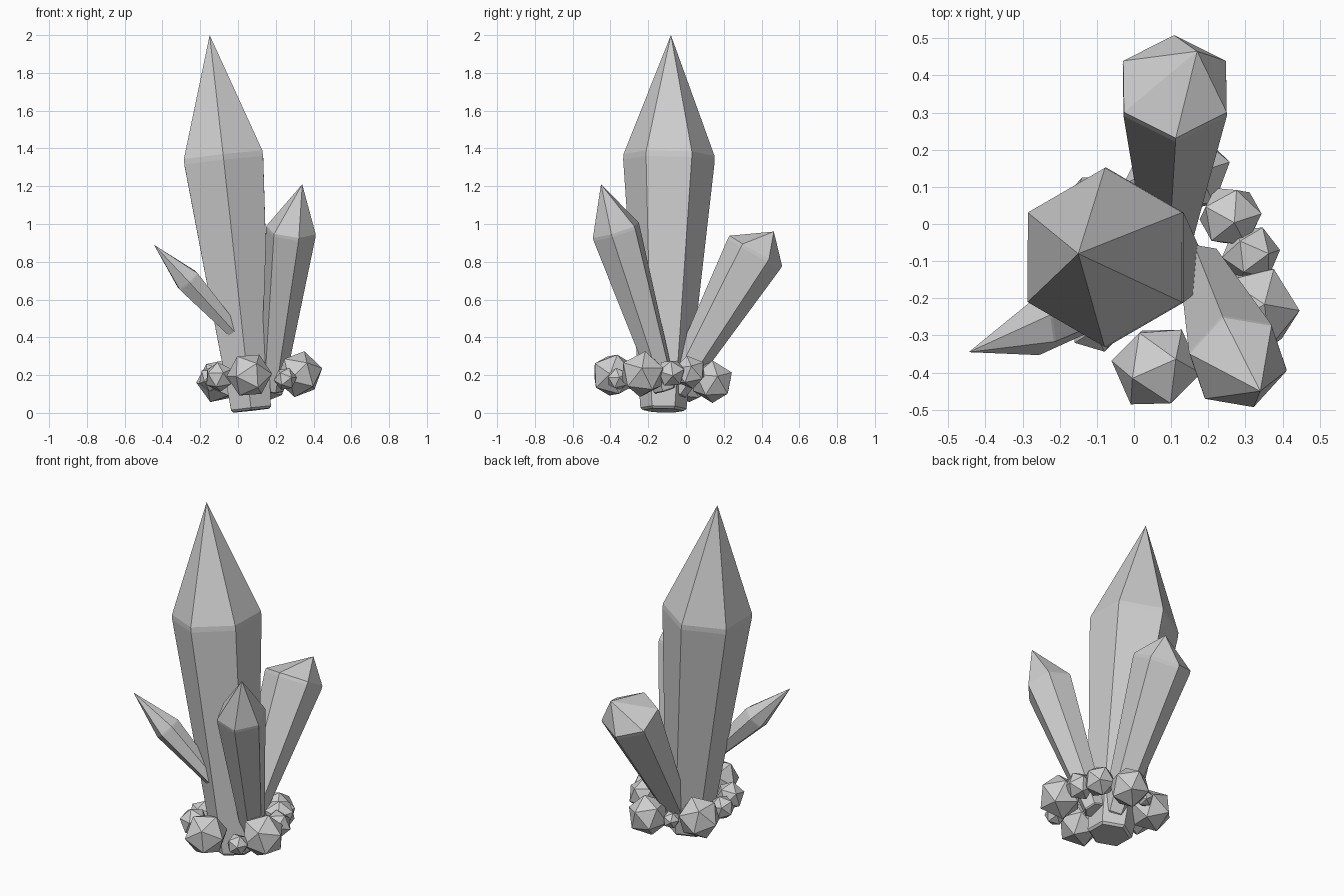
import bpy, bmesh, math, random
from mathutils import Vector, Euler

cube = bpy.data.objects.get("Cube")
if cube:
    bpy.data.objects.remove(cube, do_unlink=True)

random.seed(4)

stone = bpy.data.materials.new("grey_stone")
stone.use_nodes = True
GREY = (0.62, 0.62, 0.62, 1)
stone.diffuse_color = GREY
stone.node_tree.nodes["Principled BSDF"].inputs["Base Color"].default_value = GREY


def add_object(name, bm):
    bmesh.ops.recalc_face_normals(bm, faces=bm.faces)
    mesh = bpy.data.meshes.new(name)
    bm.to_mesh(mesh)
    bm.free()
    mesh.materials.append(stone)
    obj = bpy.data.objects.new(name, mesh)
    bpy.context.collection.objects.link(obj)
    return obj


def crystal(name, base, shoulder, tip, r_base, r_top, roll=0):
    """Six-sided shaft widening to a shoulder, then closing to a point."""
    base, shoulder, tip = Vector(base), Vector(shoulder), Vector(tip)
    length = (shoulder - base).length
    axis = (shoulder - base) / length
    v = (Vector((0, 1, 0)) - axis * axis.y).normalized()
    u = v.cross(axis)
    chamfer = r_top * 0.06
    # distance along the shaft and radius of each ring, with chamfered ends
    rings = [(0, r_base * 0.9), (r_base * 0.1, r_base),
             (length - chamfer, r_top * 0.985), (length + chamfer, r_top * 0.98)]
    bm = bmesh.new()
    loops = []
    for d, r in rings:
        loop = []
        for i in range(6):
            a = math.radians(roll + 90 + 60 * i)
            loop.append(bm.verts.new(base + axis * d + (u * math.cos(a) + v * math.sin(a)) * r))
        loops.append(loop)
    point = bm.verts.new(tip)
    bm.faces.new(loops[0])
    for i in range(6):
        j = (i + 1) % 6
        for low, high in zip(loops, loops[1:]):
            bm.faces.new((low[i], low[j], high[j], high[i]))
        bm.faces.new((loops[-1][i], loops[-1][j], point))
    return add_object(name, bm)


def rock(name, centre, radius):
    """Faceted twenty-sided pebble with a random turn."""
    bm = bmesh.new()
    bmesh.ops.create_icosphere(bm, subdivisions=1, radius=radius)
    obj = add_object(name, bm)
    turn = Euler([random.uniform(0, math.tau) for _ in range(3)])
    obj.data.transform(turn.to_matrix().to_4x4())
    obj.location = centre
    return obj


# Crystals
crystal("main_crystal", (0.07, -0.12, 0.013), (-0.077, -0.09, 1.35),
        (-0.15, -0.08, 2.0), 0.122, 0.246)
crystal("back_crystal", (0.09, -0.06, 0.11), (0.11, 0.365, 0.85),
        (0.17, 0.465, 0.96), 0.065, 0.163)
crystal("left_front_crystal", (0.18, -0.11, 0.12), (0.28, -0.37, 0.96),
        (0.34, -0.45, 1.21), 0.062, 0.137, 20)
crystal("right_side_crystal", (-0.01, -0.2, 0.42), (-0.265, -0.28, 0.7),
        (-0.445, -0.345, 0.89), 0.04, 0.075)

# Ring of rocks around the foot
ROCKS = [
    ("front_rock", (0.06, -0.385, 0.2), 0.122),
    ("front_pebble", (0.25, -0.36, 0.18), 0.062),
    ("left_front_rock", (0.325, -0.23, 0.205), 0.125),
    ("left_pebble", (0.315, -0.08, 0.21), 0.08),
    ("left_back_rock", (0.26, 0.02, 0.215), 0.09),
    ("back_rock", (0.15, 0.14, 0.165), 0.115),
    ("back_pebble", (0.02, 0.11, 0.16), 0.05),
    ("right_back_rock", (-0.1, 0.02, 0.17), 0.122),
    ("right_pebble", (-0.14, -0.14, 0.18), 0.07),
    ("right_front_rock", (-0.1, -0.27, 0.19), 0.08),
]
for name, centre, radius in ROCKS:
    rock(name, centre, radius)
